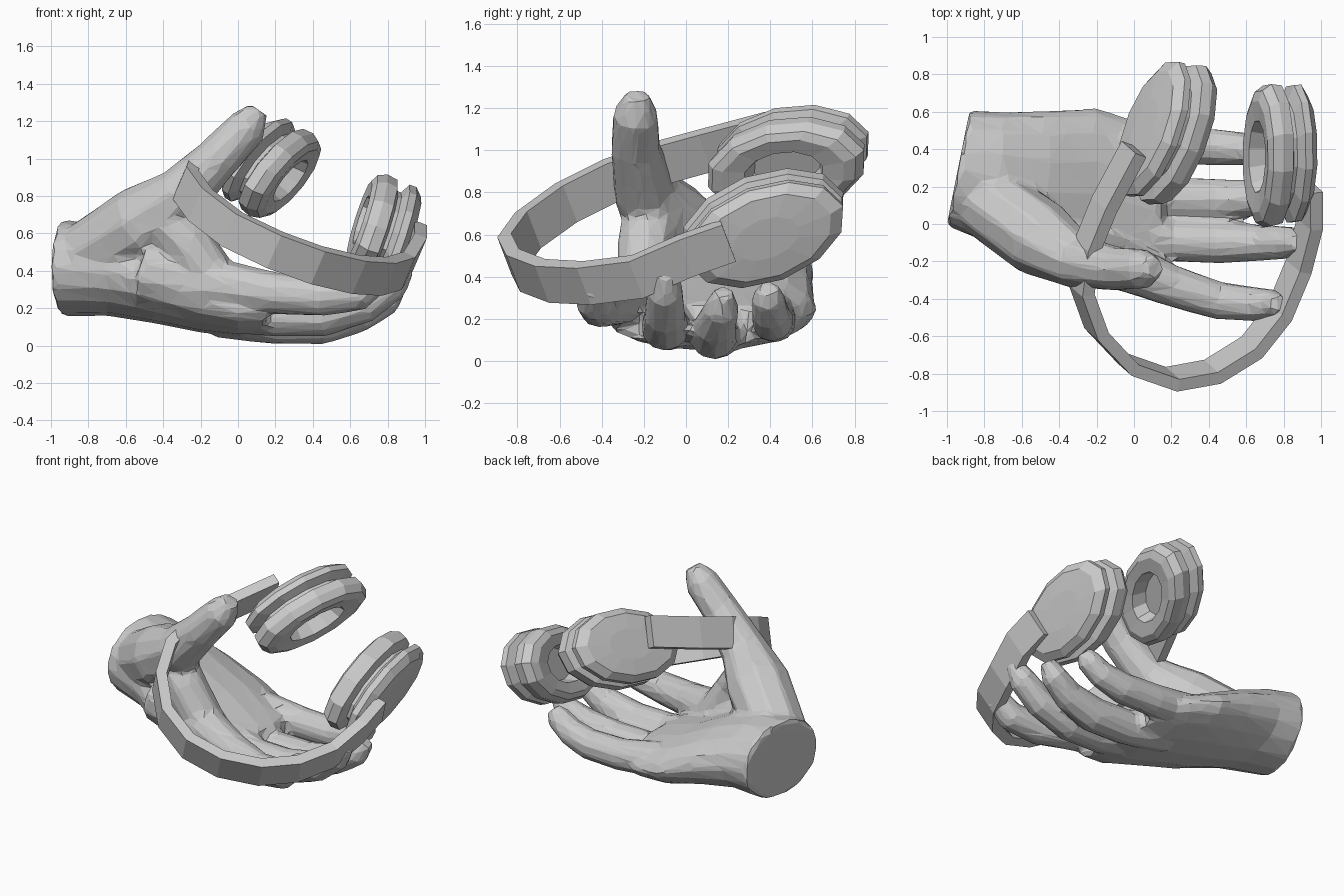
import bpy, bmesh, math
from mathutils import Vector, Matrix

if "Cube" in bpy.data.objects:
    bpy.data.objects.remove(bpy.data.objects["Cube"], do_unlink=True)

grey = bpy.data.materials.new("light grey")
grey.use_nodes = True
grey.diffuse_color = (0.6, 0.6, 0.6, 1)
grey.node_tree.nodes["Principled BSDF"].inputs["Base Color"].default_value = (0.6, 0.6, 0.6, 1)


def finish(name, bm):
    bmesh.ops.recalc_face_normals(bm, faces=bm.faces)
    mesh = bpy.data.meshes.new(name)
    bm.to_mesh(mesh)
    bm.free()
    mesh.materials.append(grey)
    obj = bpy.data.objects.new(name, mesh)
    bpy.context.collection.objects.link(obj)
    return obj


def loft(bm, rings):
    """Skin a row of closed loops and cap both ends."""
    loops = [[bm.verts.new(p) for p in ring] for ring in rings]
    for a, b in zip(loops, loops[1:]):
        for i in range(len(a)):
            j = (i + 1) % len(a)
            bm.faces.new((a[i], a[j], b[j], b[i]))
    bm.faces.new(loops[0])
    bm.faces.new(loops[-1][::-1])


def ellipse(centre, u, v, sides):
    turns = [math.tau * i / sides for i in range(sides)]
    return [Vector(centre) + u * math.cos(t) + v * math.sin(t) for t in turns]


def tube(bm, path, sides=10):
    """Round limb through (x, y, z, radius) stations."""
    pts = [Vector(p[:3]) for p in path]
    rings = []
    for i, p in enumerate(path):
        d = (pts[min(i + 1, len(pts) - 1)] - pts[max(i - 1, 0)]).normalized()
        u = d.cross(Vector((0, 1, 0))).normalized()
        rings.append(ellipse(pts[i], u * p[3], d.cross(u) * p[3], sides))
    loft(bm, rings)


# Hand: palm sections (x, y, z, half width, half height), wrist cut at a slant
hand = bmesh.new()
palm = [(-.94, .3, .415, .31, .26), (-.7, .23, .4, .37, .24), (-.45, .17, .33, .44, .21),
        (-.2, .16, .24, .46, .17), (0, .1, .19, .46, .14), (.15, .06, .17, .42, .1)]
rings = []
for i, (x, y, z, hy, hz) in enumerate(palm):
    slant = 0.2 if i == 0 else 0
    rings.append(ellipse((x, y, z), Vector((slant * hy, hy, 0)), Vector((0, 0, hz)), 16))
loft(hand, rings)

# Thumb, web, then the four fingers
limbs = [
    [(-.78, .12, .48, .2), (-.5, -.08, .66, .21), (-.3, -.2, .81, .15), (-.1, -.24, 1.01, .12),
     (.05, -.24, 1.17, .11), (.11, -.23, 1.26, .06)],
    [(-.45, -.14, .75, .15), (-.27, -.19, .55, .14), (-.12, -.19, .33, .14)],
    [(-.5, -.1, .4, .19), (-.25, -.15, .34, .16), (0, -.25, .31, .13), (.2, -.33, .28, .115),
     (.45, -.41, .26, .105), (.65, -.43, .28, .095), (.75, -.43, .36, .08), (.78, -.43, .44, .05)],
    [(-.1, 0, .2, .13), (.2, -.09, .16, .115), (.45, -.1, .16, .115), (.68, -.1, .22, .1),
     (.83, -.1, .33, .09), (.9, -.1, .43, .055)],
    [(-.1, .18, .16, .12), (.2, .14, .12, .115), (.45, .13, .12, .115), (.65, .14, .17, .1),
     (.8, .17, .25, .085), (.86, .18, .33, .05)],
    [(-.1, .4, .22, .12), (.2, .42, .19, .105), (.45, .41, .19, .1), (.6, .4, .23, .09),
     (.7, .39, .3, .08), (.74, .39, .35, .05)],
]
for path in limbs:
    tube(hand, path)
hand = finish("hand", hand)

# Fuse the parts into one faceted skin
fuse = hand.modifiers.new("fuse", "REMESH")
fuse.mode = "VOXEL"
fuse.voxel_size = 0.022
relax = hand.modifiers.new("relax", "SMOOTH")
relax.iterations = 4
facet = hand.modifiers.new("facet", "DECIMATE")
facet.ratio = 0.06

# Headband: flat strip swept along an arc in a tilted plane
arc = [(.0, .4, 1.08), (-.16, .1, 1.0), (-.25, -.12, .94), (-.28, -.35, .86), (-.2, -.57, .75),
       (-.03, -.75, .62), (.2, -.83, .51), (.42, -.79, .43), (.63, -.66, .38), (.78, -.47, .37),
       (.88, -.23, .4), (.94, 0, .5), (.94, .2, .57)]
arc = [Vector(p) for p in arc]
across = Vector((.37, -.33, .86)).normalized()
rings = []
for i, p in enumerate(arc):
    d = arc[min(i + 1, len(arc) - 1)] - arc[max(i - 1, 0)]
    out = d.cross(across).normalized() * 0.035
    w = across * 0.1
    rings.append([p + out + w, p + out - w, p - out - w, p - out + w])
band = bmesh.new()
loft(band, rings)
finish("headband", band)

# Ear cups: (radius factor, height) from the outer shell round to the recess
profile = [(.4, -.15), (.8, -.14), (.96, -.1), (.96, -.06), (.76, -.03), (.76, -.01), (.97, .01),
           (1, .07), (.92, .12), (.78, .14), (.5, .13), (.42, .04)]


def ear_cup(name, centre, long_axis, inward):
    a = Vector(long_axis).normalized()
    n = Vector(inward)
    n = (n - a * n.dot(a)).normalized()
    s = a.cross(n)
    bm = bmesh.new()
    loft(bm, [ellipse(Vector(centre) + n * h, a * 0.41 * r, s * 0.25 * r, 12)
              for r, h in profile])
    finish(name, bm)


ear_cup("upper_ear_cup", (.175, .49, .95), (.35, .85, .2), (.82, -.21, -.53))
ear_cup("lower_ear_cup", (.78, .37, .63), (.05, .93, .35), (-.92, -.08, .33))
